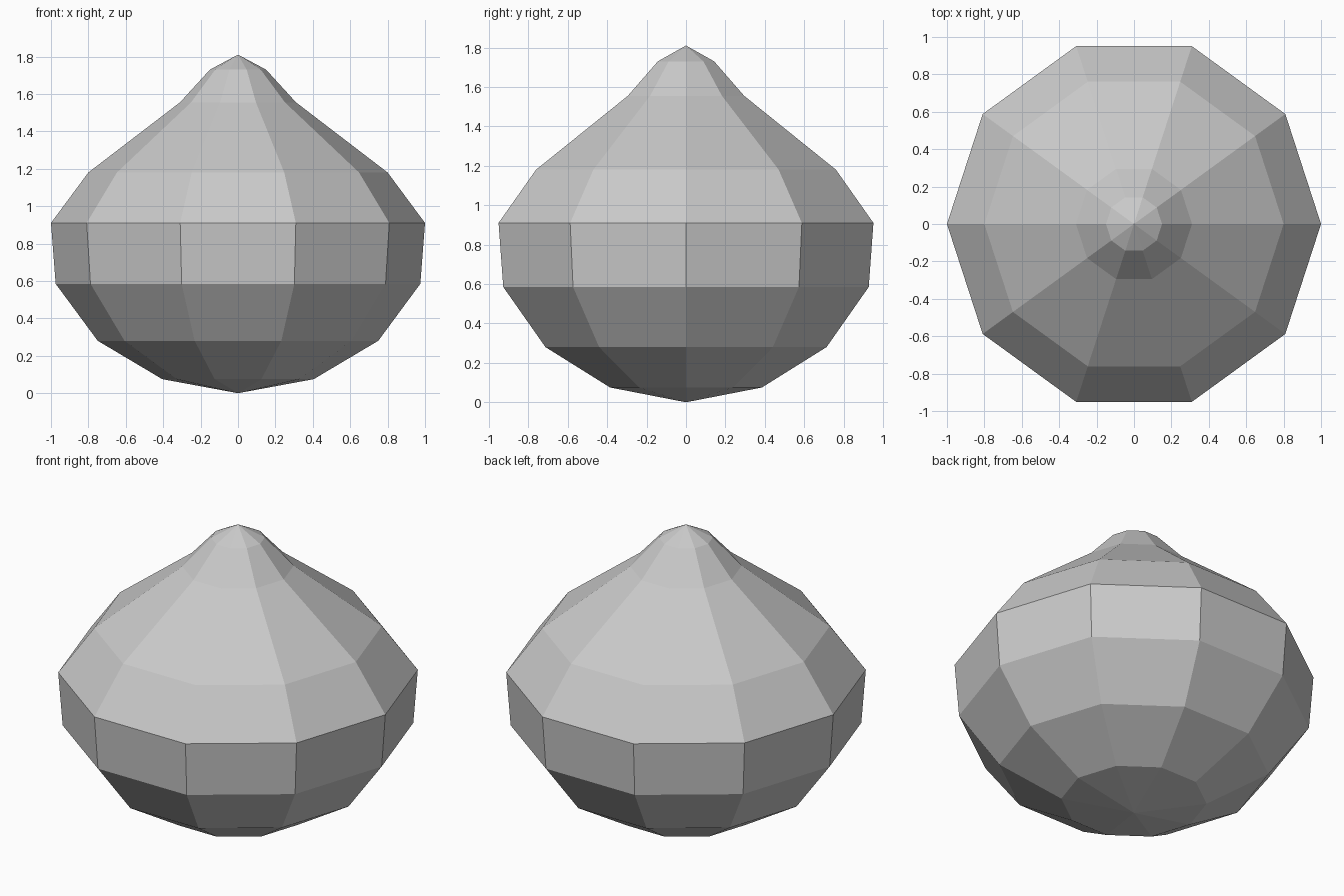
import bpy, bmesh
from math import cos, sin, tau

cube = bpy.data.objects.get("Cube")
if cube:
    bpy.data.objects.remove(cube, do_unlink=True)

SIDES = 10
# Radius and height of each ring, bottom to top
RINGS = [(0.405, 0.075), (0.75, 0.28), (0.975, 0.585), (1.0, 0.91),
         (0.80, 1.18), (0.31, 1.555), (0.15, 1.73)]
BOTTOM, TOP = 0.0, 1.81

# Plain grey surface
grey = bpy.data.materials.new("light_grey")
grey.use_nodes = True
colour = (0.59, 0.59, 0.59, 1)
grey.diffuse_color = colour
shader = next(n for n in grey.node_tree.nodes if n.type == 'BSDF_PRINCIPLED')
shader.inputs["Base Color"].default_value = colour
shader.inputs["Roughness"].default_value = 0.9

# Faceted bulb: rings of vertices with a pole at each end
bm = bmesh.new()
rings = [[bm.verts.new((r * cos(tau * i / SIDES), r * sin(tau * i / SIDES), z))
          for i in range(SIDES)] for r, z in RINGS]
base = bm.verts.new((0, 0, BOTTOM))
tip = bm.verts.new((0, 0, TOP))

for i in range(SIDES):
    j = (i + 1) % SIDES
    bm.faces.new((base, rings[0][j], rings[0][i]))
    for low, high in zip(rings, rings[1:]):
        bm.faces.new((low[i], low[j], high[j], high[i]))
    bm.faces.new((rings[-1][i], rings[-1][j], tip))
bmesh.ops.recalc_face_normals(bm, faces=bm.faces[:])

mesh = bpy.data.meshes.new("bulb_body")
bm.to_mesh(mesh)
bm.free()
mesh.materials.append(grey)
bulb = bpy.data.objects.new("bulb_body", mesh)
bpy.context.collection.objects.link(bulb)
